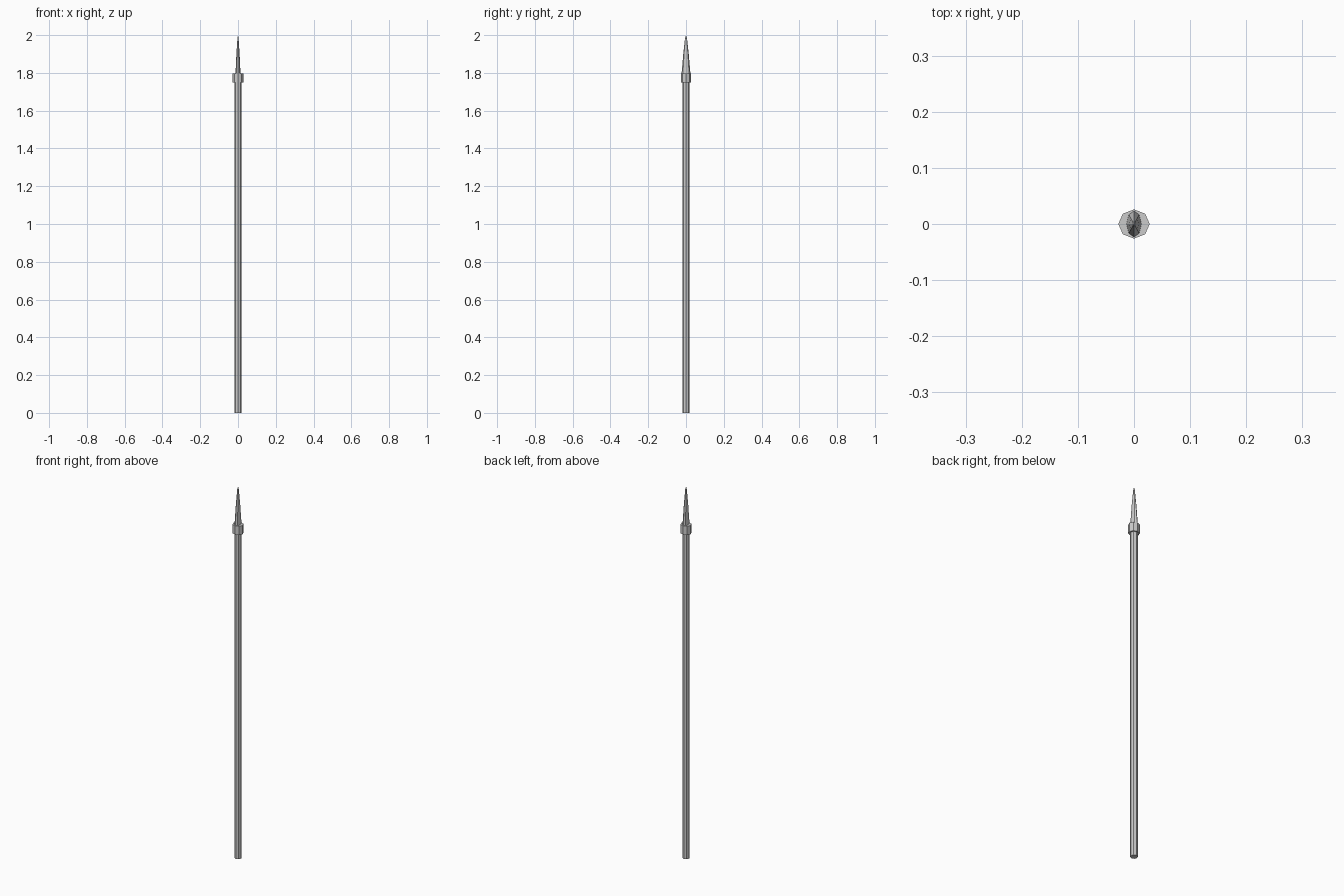
import bpy, bmesh
from math import cos, sin, pi

if "Cube" in bpy.data.objects:
    bpy.data.objects.remove(bpy.data.objects["Cube"])

SIDES = 8


def lathe(name, rings, tip=None, twist=0.0):
    """Skin eight-sided rings (z, half width x, half width y), optionally to a point."""
    bm = bmesh.new()
    loops = []
    for z, rx, ry in rings:
        loops.append([bm.verts.new((rx * cos(2 * pi * i / SIDES + twist),
                                    ry * sin(2 * pi * i / SIDES + twist), z))
                      for i in range(SIDES)])
    for low, high in zip(loops, loops[1:]):
        for i in range(SIDES):
            j = (i + 1) % SIDES
            bm.faces.new((low[i], low[j], high[j], high[i]))
    bm.faces.new(loops[0][::-1])
    if tip is None:
        bm.faces.new(loops[-1])
    else:
        point = bm.verts.new((0, 0, tip))
        for i in range(SIDES):
            bm.faces.new((loops[-1][i], loops[-1][(i + 1) % SIDES], point))
    bmesh.ops.recalc_face_normals(bm, faces=bm.faces)
    mesh = bpy.data.meshes.new(name)
    bm.to_mesh(mesh)
    bm.free()
    obj = bpy.data.objects.new(name, mesh)
    bpy.context.collection.objects.link(obj)
    return obj


# Long straight pole
lathe("shaft", [(0.0, 0.0185, 0.0185), (1.76, 0.0185, 0.0185)])

# Binding collar below the blade
lathe("collar", [(1.75, 0.028, 0.026), (1.797, 0.028, 0.026)])

# Slim flattened spear point
lathe("blade", [(1.79, 0.0135, 0.024), (1.90, 0.0085, 0.0145),
                (1.985, 0.003, 0.005)], tip=2.0)
